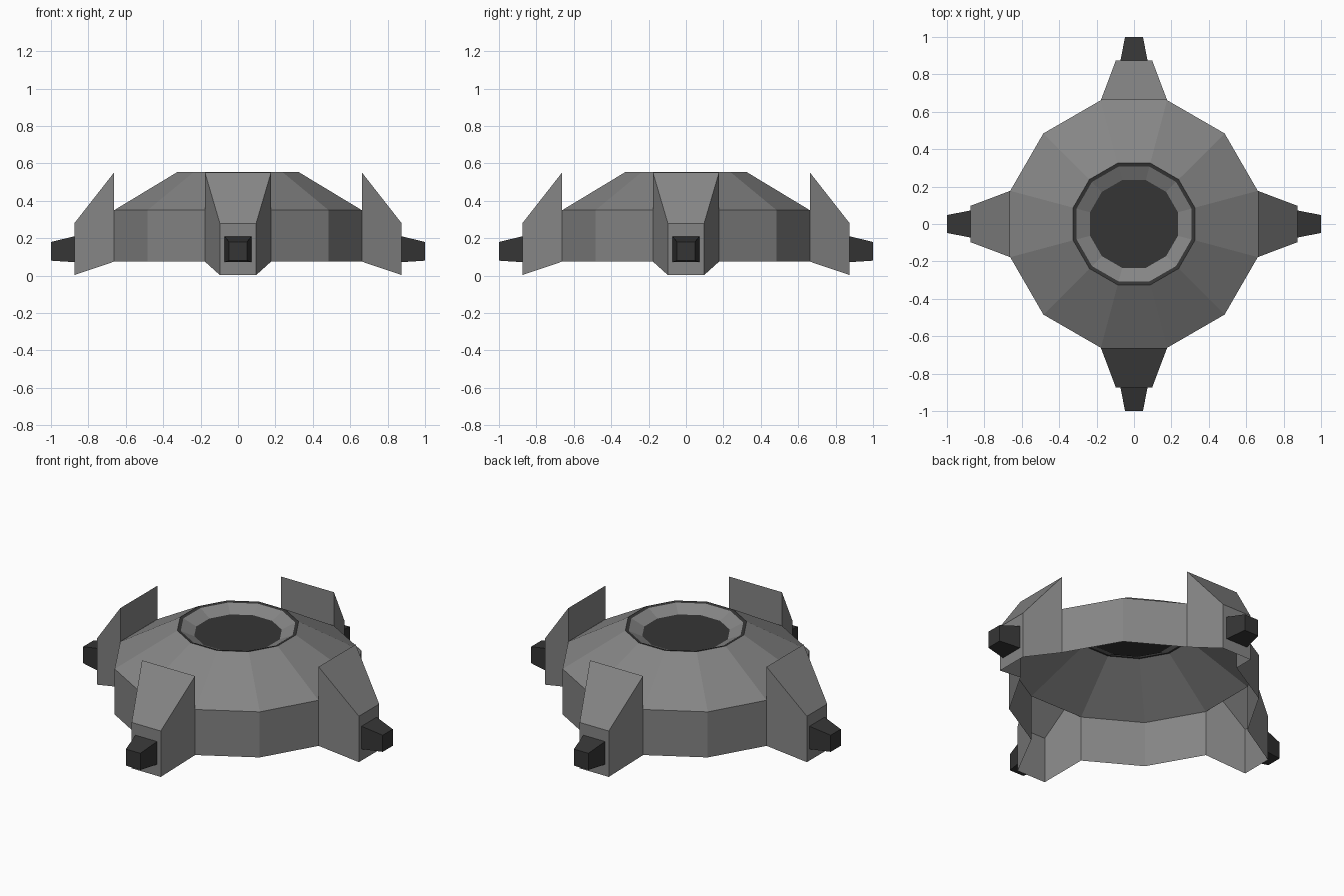
import bpy, math
from mathutils import Matrix

if "Cube" in bpy.data.objects:
    bpy.data.objects.remove(bpy.data.objects["Cube"])


def material(name, v):
    m = bpy.data.materials.new(name)
    m.diffuse_color = (v, v, v, 1)
    m.use_nodes = True
    m.node_tree.nodes["Principled BSDF"].inputs["Base Color"].default_value = m.diffuse_color
    return m


GREY = material("hull grey", 0.235)
DARK = material("dark grey", 0.036)
N = 12


def add(name, verts, faces, mat, turn=0):
    me = bpy.data.meshes.new(name)
    me.from_pydata(verts, [], faces)
    me.transform(Matrix.Rotation(turn, 4, 'Z'))
    me.materials.append(mat)
    ob = bpy.data.objects.new(name, me)
    bpy.context.collection.objects.link(ob)
    return ob


def ring(r, z, n=N):
    return [(r * math.cos(math.tau * (i + 0.5) / n),
             r * math.sin(math.tau * (i + 0.5) / n), z) for i in range(n)]


def band(name, lower, upper, mat, n=N, skip=lambda i: False):
    """Open ring of quads between two (radius, height) circles."""
    faces = [(i, (i + 1) % n, n + (i + 1) % n, n + i)
             for i in range(n) if not skip(i)]
    return add(name, ring(*lower, n) + ring(*upper, n), faces, mat)


# Hollow twelve-sided hull, open below and behind the four pods
band("hull_wall", (0.685, 0.075), (0.685, 0.35), GREY, skip=lambda i: i % 3 == 2)
band("hull_roof", (0.685, 0.35), (0.337, 0.553), GREY)

# Top opening: dark lip, funnel and dark floor
band("opening_lip", (0.337, 0.553), (0.318, 0.549), DARK)
band("opening_funnel", (0.318, 0.549), (0.243, 0.512), GREY, 12)
add("opening_floor", ring(0.243, 0.512), [tuple(range(N))], DARK)


def section(x, hw, z0, z1):
    return [(x, -hw, z0), (x, hw, z0), (x, hw, z1), (x, -hw, z1)]


# Four side pods (open below), each with a tapered dark nozzle
for k, side in enumerate(("right", "back", "left", "front")):
    a = k * math.pi / 2
    pod = section(0.662, 0.177, 0.075, 0.552) + section(0.875, 0.097, 0.003, 0.28)
    pod += [(0.662, -0.177, 0.35), (0.662, 0.177, 0.35)]
    add(side + "_pod", pod,
        [(4, 5, 6, 7),           # outer end
         (3, 7, 6, 2),           # sloping top
         (0, 4, 7, 3, 8),        # sides
         (1, 9, 2, 6, 5),
         (8, 3, 2, 9)],          # back plate above the roof edge
        GREY, a)
    add(side + "_nozzle",
        section(0.875, 0.072, 0.072, 0.21) + section(1.0, 0.048, 0.08, 0.18),
        [(4, 5, 6, 7), (0, 4, 7, 3), (1, 2, 6, 5), (3, 7, 6, 2), (0, 1, 5, 4)],
        DARK, a)
